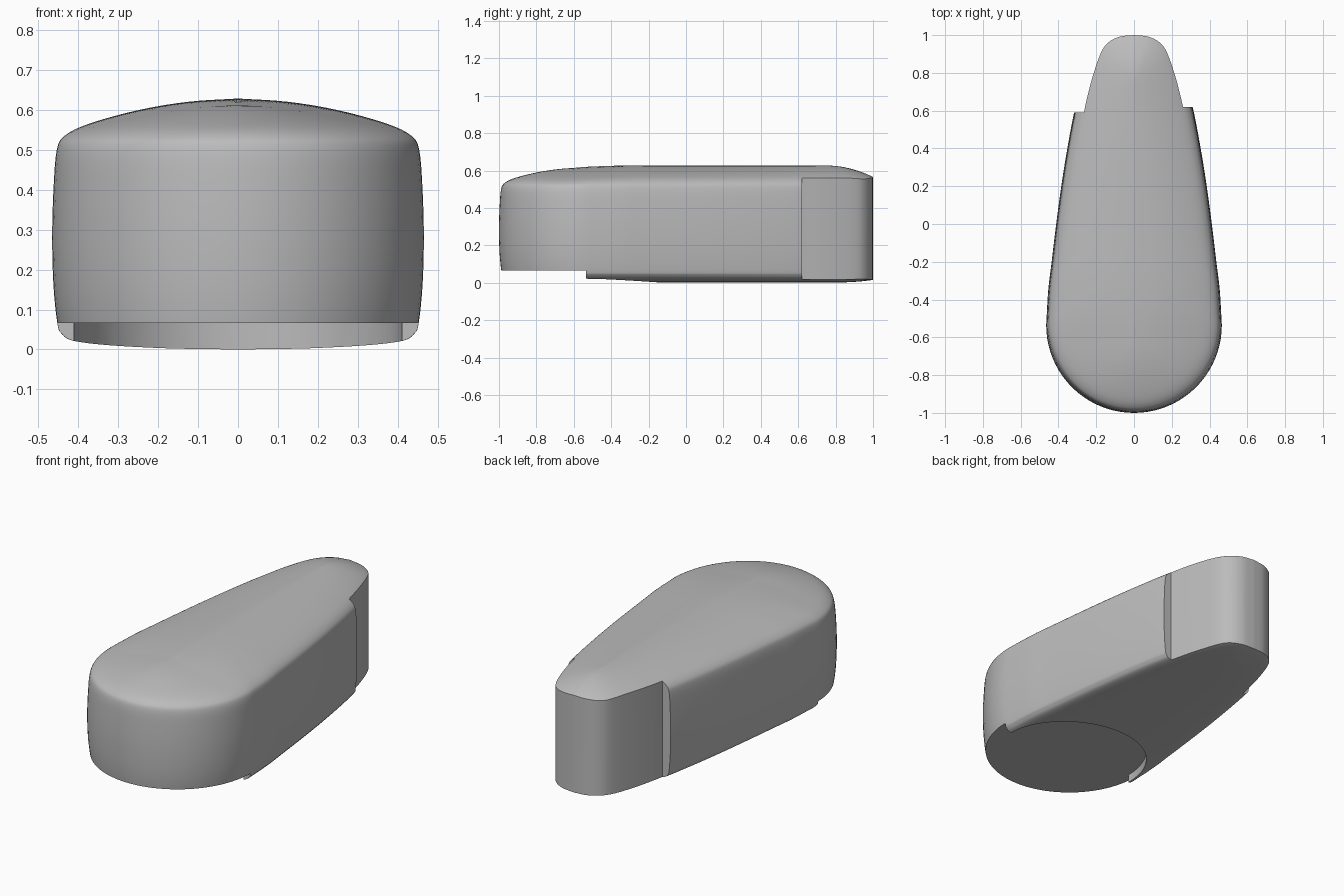
import bpy, bmesh, math
from mathutils import Vector

cube = bpy.data.objects.get("Cube")
if cube:
    bpy.data.objects.remove(cube)

grey = bpy.data.materials.new("plain_grey")
grey.use_nodes = True
grey.diffuse_color = (0.5, 0.5, 0.5, 1)
grey.node_tree.nodes["Principled BSDF"].inputs["Base Color"].default_value = (0.5, 0.5, 0.5, 1)


def smooth_path(points, steps=6):
    """Catmull-Rom curve through 2D points."""
    p = [Vector(q) for q in points]
    p = [2 * p[0] - p[1]] + p + [2 * p[-1] - p[-2]]
    out = []
    for a, b, c, d in zip(p, p[1:], p[2:], p[3:]):
        for i in range(steps):
            t = i / steps
            out.append(0.5 * (2 * b + (c - a) * t + (2 * a - 5 * b + 4 * c - d) * t ** 2
                              + (3 * b - a - 3 * c + d) * t ** 3))
    return out + [p[-2]]


def make_object(name, rings):
    """Skin stacked rings of points and close both ends."""
    bm = bmesh.new()
    rows = [[bm.verts.new(co) for co in ring] for ring in rings]
    n = len(rows[0])
    for low, high in zip(rows, rows[1:]):
        for i in range(n):
            j = (i + 1) % n
            bm.faces.new((low[i], low[j], high[j], high[i]))
    bm.faces.new(rows[0][::-1])
    bm.faces.new(rows[-1])
    return finish(name, bm)


def finish(name, bm):
    bmesh.ops.recalc_face_normals(bm, faces=bm.faces)
    mesh = bpy.data.meshes.new(name)
    bm.to_mesh(mesh)
    bm.free()
    mesh.materials.append(grey)
    obj = bpy.data.objects.new(name, mesh)
    bpy.context.collection.objects.link(obj)
    return obj


def prism(name, outline, z0, z1):
    return make_object(name, [[(x, y, z) for x, y in outline] for z in (z0, z1)])


# Teardrop outline: round front, long taper to the tail
R, FRONT = 0.465, -0.535
half = [Vector((R * math.sin(a), FRONT - R * math.cos(a)))
        for a in (math.pi / 2 * i / 20 for i in range(20))]
half += smooth_path([(R, FRONT), (0.454, -0.35), (0.436, -0.2), (0.412, 0), (0.385, 0.2),
                     (0.353, 0.4), (0.315, 0.6), (0.265, 0.8), (0.2, 0.95),
                     (0.11, 1.03), (0, 1.055)])
teardrop = half + [Vector((-p.x, p.y)) for p in half[-2:0:-1]]

# Body: the outline shrinks towards a central spine at each height
levels = smooth_path([(0, 0), (0.003, 0.4), (0.011, 0.72), (0.022, 0.89), (0.04, 0.95),
                      (0.065, 0.972), (0.16, 0.993), (0.28, 1), (0.4, 0.993), (0.5, 0.975),
                      (0.538, 0.93), (0.568, 0.8), (0.6, 0.54), (0.62, 0.27), (0.628, 0)], 4)


def ring(z, s):
    pts = []
    for p in teardrop:
        spine = -0.55 + (p.y + 1) / 2.055 * 1.3
        y = spine + (p.y - spine) * s
        droop = 0.012 * min(1, max(0, (-0.2 - y) / 0.4)) ** 2
        droop *= max(0, (z - 0.5) / 0.128)
        pts.append((p.x * s, y, z - droop))
    return pts


bm = bmesh.new()
rows = [[bm.verts.new(co) for co in ring(z, max(0, s))] for z, s in levels]
n = len(teardrop)
for low, high in zip(rows, rows[1:]):
    for i in range(n):
        j = (i + 1) % n
        bm.faces.new((low[i], low[j], high[j], high[i]))
bmesh.ops.remove_doubles(bm, verts=bm.verts, dist=0.0005)
bmesh.ops.dissolve_degenerate(bm, edges=bm.edges, dist=0.0001)
body = finish("teardrop_body", bm)

# Cutter for the slimmer tail, with a small shoulder on each side
tail = smooth_path([(0.26, 0.62), (0.225, 0.76), (0.178, 0.9), (0.137, 0.96),
                    (0.075, 0.992), (0, 1)])
inner = [(p.x, p.y) for p in tail] + [(-p.x, p.y) for p in tail[-2:0:-1]]
tail_cutter = prism("tail_cutter", [(0.7, 0.62)] + inner
                    + [(-0.265, 0.59), (-0.7, 0.59), (-0.7, 1.3), (0.7, 1.3)], -0.2, 0.9)

# Cutter for the recess under the front: round at the back, open forwards
arc = [(0.41 * math.cos(a), FRONT + 0.41 * math.sin(a))
       for a in (math.pi * i / 48 for i in range(49))]
base_cutter = prism("base_cutter", [(0.7, FRONT)] + arc
                    + [(-0.7, FRONT), (-0.7, -1.3), (0.7, -1.3)], -0.2, 0.066)

bpy.ops.object.select_all(action='DESELECT')
body.select_set(True)
bpy.context.view_layer.objects.active = body
for cutter in (tail_cutter, base_cutter):
    mod = body.modifiers.new(cutter.name, 'BOOLEAN')
    mod.operation = 'DIFFERENCE'
    mod.solver = 'EXACT'
    mod.object = cutter
    bpy.ops.object.modifier_apply(modifier=mod.name)
    bpy.data.objects.remove(cutter)
bpy.ops.object.shade_smooth_by_angle(angle=math.radians(30))
